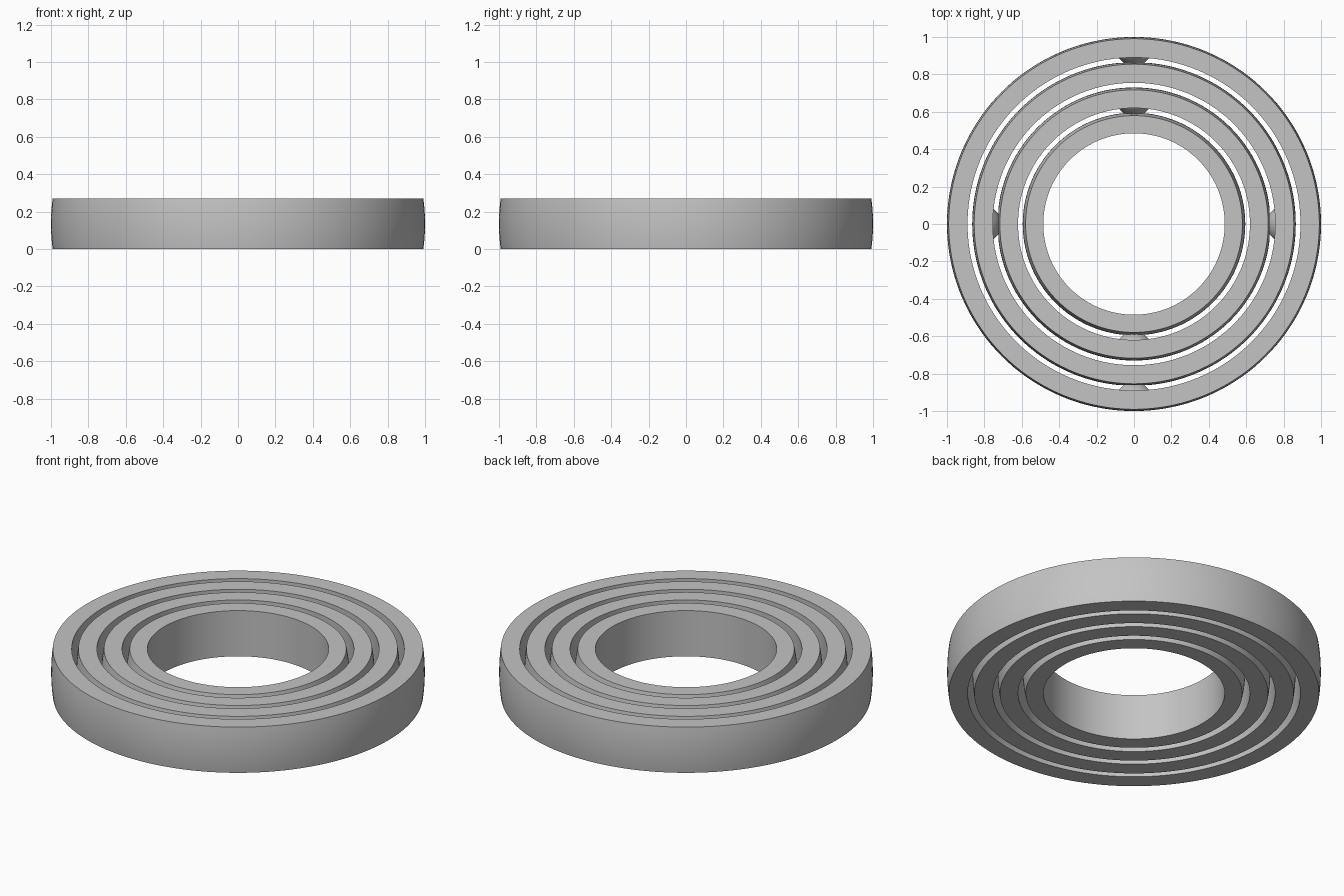
import bpy, bmesh, math
from mathutils import Matrix, Vector

if "Cube" in bpy.data.objects:
    bpy.data.objects.remove(bpy.data.objects["Cube"], do_unlink=True)

HEIGHT = 0.27
MID = HEIGHT / 2
STEP = 0.135        # radial spacing of the nested rings
THICK = 0.11        # ring thickness
PIN = 0.085         # pin cone radius, with 45 degree sides
GAP = STEP - THICK
SEGMENTS = 144

grey = bpy.data.materials.new("light_grey")
grey.use_nodes = True
grey.diffuse_color = (0.55, 0.55, 0.55, 1)
bsdf = next(n for n in grey.node_tree.nodes if n.type == 'BSDF_PRINCIPLED')
bsdf.inputs["Base Color"].default_value = grey.diffuse_color


def finish(name, bm):
    bmesh.ops.recalc_face_normals(bm, faces=bm.faces)
    mesh = bpy.data.meshes.new(name)
    bm.to_mesh(mesh)
    bm.free()
    mesh.materials.append(grey)
    obj = bpy.data.objects.new(name, mesh)
    bpy.context.collection.objects.link(obj)
    return obj


def activate(obj):
    bpy.ops.object.select_all(action='DESELECT')
    obj.select_set(True)
    bpy.context.view_layer.objects.active = obj


def smooth(obj):
    activate(obj)
    bpy.ops.object.shade_smooth_by_angle(angle=math.radians(30))


def ring(name, outer):
    """Ring with a spherical outside and a straight bore."""
    inner = outer - THICK
    profile = [(inner, 0), (inner, HEIGHT)]
    for i in range(13):
        z = HEIGHT * (1 - i / 12)
        profile.append((math.sqrt(outer ** 2 - (z - MID) ** 2), z))
    bm = bmesh.new()
    verts = [bm.verts.new((r, 0, z)) for r, z in profile]
    edges = [bm.edges.new((v, verts[i - 1])) for i, v in enumerate(verts)]
    bmesh.ops.spin(bm, geom=verts + edges, cent=(0, 0, 0), axis=(0, 0, 1),
                   angle=math.tau, steps=SEGMENTS, use_merge=True)
    bmesh.ops.remove_doubles(bm, verts=bm.verts, dist=1e-5)
    return finish(name, bm)


def cone(name, base, radius, direction):
    """Cone lying along a radius, its tip toward the centre."""
    d = Vector(direction)
    bm = bmesh.new()
    turn = (-d).to_track_quat('Z', 'Y').to_matrix().to_4x4()
    place = Matrix.Translation(d * (base - radius / 2) + Vector((0, 0, MID)))
    bmesh.ops.create_cone(bm, cap_ends=True, segments=48, radius1=radius,
                          radius2=0, depth=radius, matrix=place @ turn)
    return finish(name, bm)


Y_AXIS = {"front": (0, -1, 0), "back": (0, 1, 0)}
X_AXIS = {"left": (1, 0, 0), "right": (-1, 0, 0)}
names = ["outer_ring", "second_ring", "third_ring", "inner_ring"]

for i, name in enumerate(names):
    outer = 1 - i * STEP
    body = ring(name, outer)

    # Conical sockets and the matching pins of the surrounding ring
    if i > 0:
        bore = outer + GAP
        for side, d in (Y_AXIS if i % 2 else X_AXIS).items():
            cutter = cone("socket_cutter", bore, PIN + GAP, d)
            cutter.hide_render = True
            activate(body)
            mod = body.modifiers.new("socket", 'BOOLEAN')
            mod.operation = 'DIFFERENCE'
            mod.solver = 'EXACT'
            mod.object = cutter
            bpy.ops.object.modifier_apply(modifier=mod.name)
            bpy.data.objects.remove(cutter, do_unlink=True)
            smooth(cone(f"{names[i - 1]}_{side}_pin", bore + 0.003, PIN + 0.003, d))
    smooth(body)
